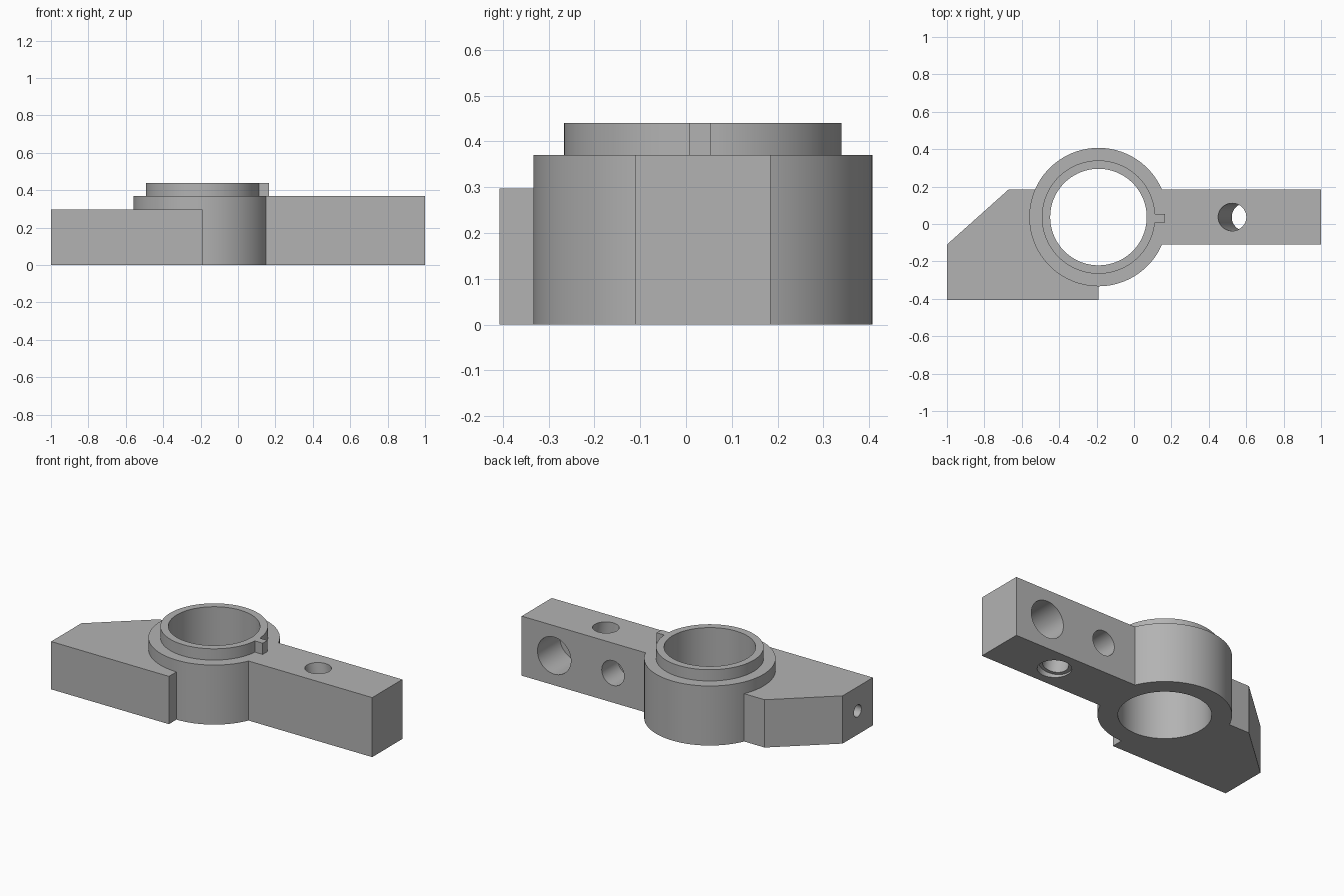
import bpy, bmesh, math
from mathutils import Vector

if "Cube" in bpy.data.objects:
    bpy.data.objects.remove(bpy.data.objects["Cube"], do_unlink=True)

CX, CY = -0.19, 0.037      # ring axis
ARM_Y = (-0.11, 0.185)     # arm front and back
BODY_TOP, BLOCK_TOP, LIP_TOP = 0.37, 0.297, 0.44

grey = bpy.data.materials.new("plain grey")
grey.use_nodes = True
colour = (0.45, 0.45, 0.45, 1)
grey.diffuse_color = colour
grey.node_tree.nodes["Principled BSDF"].inputs["Base Color"].default_value = colour


def finish(name, bm):
    bmesh.ops.recalc_face_normals(bm, faces=bm.faces)
    mesh = bpy.data.meshes.new(name)
    bm.to_mesh(mesh)
    bm.free()
    mesh.materials.append(grey)
    obj = bpy.data.objects.new(name, mesh)
    bpy.context.collection.objects.link(obj)
    return obj


def prism(name, outline, z0, z1):
    """Extrude a plan outline from z0 to z1."""
    bm = bmesh.new()
    face = bm.faces.new([bm.verts.new((x, y, z0)) for x, y in outline])
    top = bmesh.ops.extrude_face_region(bm, geom=[face])["geom"]
    bmesh.ops.translate(bm, vec=(0, 0, z1 - z0),
                        verts=[v for v in top if isinstance(v, bmesh.types.BMVert)])
    return finish(name, bm)


def rod(name, start, end, radius, sides=48):
    """Solid cylinder between two points."""
    start, end = Vector(start), Vector(end)
    axis = end - start
    bm = bmesh.new()
    bmesh.ops.create_cone(bm, cap_ends=True, segments=sides, radius1=radius,
                          radius2=radius, depth=axis.length)
    bm.transform(axis.to_track_quat('Z', 'Y').to_matrix().to_4x4())
    bmesh.ops.translate(bm, vec=(start + end) / 2, verts=bm.verts)
    return finish(name, bm)


def combine(target, tool, operation):
    """Apply a boolean and discard the tool."""
    mod = target.modifiers.new(operation.lower(), 'BOOLEAN')
    mod.operation, mod.solver, mod.object = operation, 'EXACT', tool
    bpy.ops.object.select_all(action='DESELECT')
    bpy.context.view_layer.objects.active = target
    target.select_set(True)
    bpy.ops.object.modifier_apply(modifier=mod.name)
    bpy.data.objects.remove(tool, do_unlink=True)


# Ring hub with its raised lip
bracket = rod("clamp_bracket", (CX, CY, 0), (CX, CY, BODY_TOP), 0.37, 128)
combine(bracket, rod("lip", (CX, CY, 0.2), (CX, CY, LIP_TOP), 0.303, 128), 'UNION')

# Long arm, low corner block and locating key
arm = [(CX, ARM_Y[0]), (1, ARM_Y[0]), (1, ARM_Y[1]), (CX, ARM_Y[1])]
combine(bracket, prism("arm", arm, 0, BODY_TOP), 'UNION')
block = [(-1, -0.407), (CX, -0.407), (CX, ARM_Y[1]), (-0.67, ARM_Y[1]), (-1, -0.11)]
combine(bracket, prism("corner_block", block, 0, BLOCK_TOP), 'UNION')
key = [(0.08, 0.007), (0.165, 0.007), (0.165, 0.053), (0.08, 0.053)]
combine(bracket, prism("key", key, 0.3, LIP_TOP), 'UNION')

# Main bore
combine(bracket, rod("bore", (CX, CY, -0.2), (CX, CY, 0.7), 0.258, 128), 'DIFFERENCE')

# Slanted hole through the arm, with a counterbore underneath
upper, lower = Vector((0.525, CY, BODY_TOP)), Vector((0.602, CY, 0))
slope = lower - upper
combine(bracket, rod("slanted_hole", upper - slope, lower + slope, 0.074), 'DIFFERENCE')
combine(bracket, rod("counterbore", lower - slope * 0.09, lower + slope, 0.094), 'DIFFERENCE')

# Blind holes in the back of the arm
for x, radius, depth in ((0.777, 0.115, 0.22), (0.373, 0.077, 0.16)):
    drill = rod("back_hole", (x, ARM_Y[1] + 0.1, 0.184), (x, ARM_Y[1] - depth, 0.184), radius)
    combine(bracket, drill, 'DIFFERENCE')

# Small blind hole in the end of the block
combine(bracket, rod("end_hole", (-1.1, -0.257, 0.147), (-0.8, -0.257, 0.147), 0.037, 32),
        'DIFFERENCE')

bpy.ops.object.select_all(action='DESELECT')
bpy.context.view_layer.objects.active = bracket
bracket.select_set(True)
bpy.ops.object.shade_smooth_by_angle(angle=math.radians(30))
